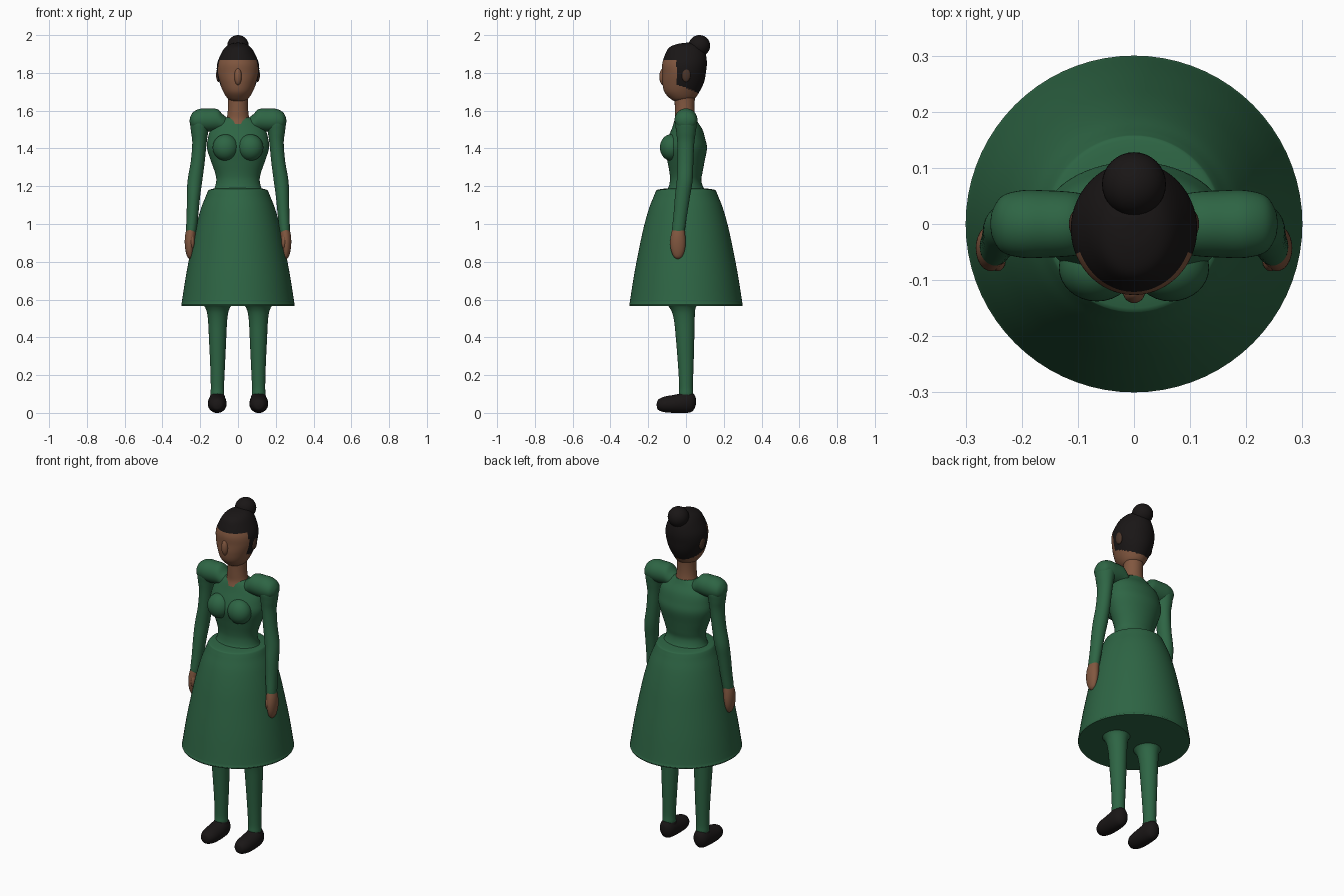
import bpy, bmesh, math


def material(name, rgb):
    m = bpy.data.materials.new(name)
    m.diffuse_color = (*rgb, 1)
    return m


GREEN = material("green_cloth", (0.027, 0.13, 0.058))
SKIN = material("skin", (0.22, 0.095, 0.05))
HAIR = material("dark_hair", (0.01, 0.008, 0.008))
SHOE = material("dark_shoe", (0.01, 0.008, 0.008))
EAR = material("ear_shade", (0.07, 0.035, 0.022))


def refine(secs, steps):
    """Catmull-Rom interpolation between cross-sections."""
    out = []
    for i in range(len(secs) - 1):
        q = [secs[max(i - 1, 0)], secs[i], secs[i + 1], secs[min(i + 2, len(secs) - 1)]]
        for k in range(steps):
            t = k / steps
            out.append([0.5 * (2 * b + (c - a) * t + (2 * a - 5 * b + 4 * c - d) * t * t
                               + (3 * b - a - 3 * c + d) * t ** 3)
                        for a, b, c, d in zip(*q)])
    return out + [secs[-1]]


def finish(name, bm, mats, angle=50):
    bmesh.ops.recalc_face_normals(bm, faces=bm.faces)
    me = bpy.data.meshes.new(name)
    bm.to_mesh(me)
    bm.free()
    ob = bpy.data.objects.new(name, me)
    bpy.context.collection.objects.link(ob)
    for m in mats:
        me.materials.append(m)
    bpy.ops.object.select_all(action='DESELECT')
    ob.select_set(True)
    bpy.context.view_layer.objects.active = ob
    bpy.ops.object.shade_smooth_by_angle(angle=math.radians(angle))
    return ob


def loft(name, secs, mat, axis='z', n=40, steps=5, pick=None, mats=None):
    """Skin ellipses (position, centre 1, centre 2, radius 1, radius 2) along an axis."""
    bm = bmesh.new()
    rings = []
    for p, c1, c2, r1, r2 in refine(secs, steps):
        ring = []
        for k in range(n):
            a = 2 * math.pi * k / n
            u, v = c1 + r1 * math.cos(a), c2 + r2 * math.sin(a)
            ring.append(bm.verts.new({'z': (u, v, p), 'y': (u, p, v), 'x': (p, u, v)}[axis]))
        rings.append(ring)
    for r, s in zip(rings, rings[1:]):
        for k in range(n):
            bm.faces.new((r[k], r[(k + 1) % n], s[(k + 1) % n], s[k]))
    bm.faces.new(rings[0])
    bm.faces.new(rings[-1])
    if pick:
        for f in bm.faces:
            f.material_index = pick(f.calc_center_median())
    return finish(name, bm, mats or [mat])


def ball(name, loc, radii, mat):
    bm = bmesh.new()
    bmesh.ops.create_uvsphere(bm, u_segments=32, v_segments=20, radius=1)
    for v in bm.verts:
        v.co = [c + r * x for c, r, x in zip(loc, radii, v.co)]
    return finish(name, bm, [mat])


# Head, with the hair region coloured on the same surface
def is_hair(c):
    return int(c.z > 1.872 or (c.y > -0.05 and c.z > 1.72 - 0.4 * c.y))


loft("head", [(1.65, 0, -.03, .03, .03), (1.665, 0, -.02, .055, .065), (1.70, 0, -.022, .078, .093),
              (1.75, 0, -.015, .098, .11), (1.80, 0, -.01, .111, .115), (1.85, 0, -.0075, .110, .118),
              (1.90, 0, -.0025, .090, .107), (1.935, 0, 0, .068, .088), (1.953, 0, .01, .042, .055),
              (1.96, 0, .01, .005, .005)], None, n=96, steps=8, pick=is_hair, mats=[SKIN, HAIR])
ball("nose", (0, -.12, 1.78), (.02, .021, .045), SKIN)
ball("hair_bun", (0, .071, 1.944), (.057, .057, .056), HAIR)

# Neck
loft("neck", [(1.53, 0, -.005, .072, .062), (1.56, 0, -.005, .06, .054), (1.60, 0, -.007, .054, .052),
              (1.65, 0, -.007, .053, .053), (1.70, 0, -.005, .056, .056)], SKIN)

# Bodice
loft("bodice", [(1.17, 0, 0, .145, .12), (1.19, 0, 0, .125, .095), (1.23, 0, -.002, .115, .083),
                (1.27, 0, 0, .121, .087), (1.33, 0, 0, .142, .098), (1.40, 0, 0, .164, .111),
                (1.45, 0, .002, .16, .1), (1.50, 0, .005, .145, .082), (1.54, 0, 0, .11, .062),
                (1.565, 0, 0, .066, .05)], GREEN, n=56)

# Skirt with a closed underside and a thin waist ledge
loft("skirt", [(1.19, 0, 0, .115, .09), (1.182, 0, 0, .15, .15), (1.172, 0, 0, .16, .16),
               (1.14, 0, 0, .173, .173), (1.085, 0, 0, .195, .195), (.99, 0, 0, .222, .222),
               (.89, 0, 0, .244, .244), (.73, 0, 0, .275, .275), (.59, 0, 0, .297, .297),
               (.575, 0, 0, .30, .30), (.567, 0, 0, .298, .298)], GREEN, n=72, steps=3)

for side, s in (("left", 1), ("right", -1)):
    ball(side + "_ear", (s * .103, .0, 1.79), (.013, .024, .038), EAR)
    ball(side + "_bust", (s * .066, -.078, 1.405), (.068, .06, .07), GREEN)

    # Shoulder puff running out from the bodice
    loft(side + "_shoulder_puff", [(s * .04, 0, 1.52, .03, .03), (s * .08, 0, 1.535, .05, .045),
                                   (s * .11, 0, 1.55, .057, .058), (s * .16, 0, 1.55, .06, .061),
                                   (s * .20, 0, 1.55, .06, .06), (s * .235, 0, 1.547, .05, .047),
                                   (s * .252, 0, 1.545, .025, .024), (s * .256, 0, 1.545, .003, .003)],
         GREEN, axis='x')

    # Sleeve
    loft(side + "_sleeve", [(1.58, s * .20, 0, .03, .035), (1.54, s * .2, 0, .052, .056),
                            (1.49, s * .203, 0, .046, .052), (1.43, s * .204, -.001, .038, .045),
                            (1.33, s * .213, -.003, .037, .042), (1.23, s * .228, -.007, .039, .042),
                            (1.15, s * .235, -.018, .035, .04), (1.05, s * .241, -.03, .031, .036),
                            (.97, s * .247, -.04, .028, .034), (.955, s * .248, -.041, .025, .03)], GREEN)

    # Hand and thumb
    loft(side + "_hand", [(.975, s * .247, -.04, .025, .032), (.94, s * .252, -.042, .028, .038),
                          (.90, s * .255, -.043, .027, .041), (.86, s * .256, -.043, .022, .036),
                          (.828, s * .254, -.043, .015, .023), (.815, s * .253, -.043, .004, .006)], SKIN)
    ball(side + "_thumb", (s * .243, -.066, .905), (.014, .018, .036), SKIN)

    # Leg flaring into the skirt underside
    loft(side + "_leg", [(.575, s * .108, -.02, .078, .085), (.558, s * .108, -.018, .066, .07),
                         (.53, s * .108, -.013, .056, .06), (.48, s * .108, -.008, .05, .054),
                         (.40, s * .108, -.005, .046, .049), (.25, s * .108, -.001, .039, .041),
                         (.14, s * .109, 0, .035, .036), (.10, s * .109, 0, .036, .038),
                         (.07, s * .109, 0, .03, .03)], GREEN)

    # Shoe
    loft(side + "_shoe", [(-.155, s * .11, .042, .006, .006), (-.147, s * .11, .043, .028, .027),
                          (-.115, s * .11, .045, .045, .041), (-.06, s * .11, .048, .05, .048),
                          (0, s * .11, .055, .047, .055), (.032, s * .11, .057, .038, .05),
                          (.049, s * .11, .06, .02, .027), (.053, s * .11, .06, .005, .007)],
         SHOE, axis='y')
    ball(side + "_shoe_collar", (s * .109, -.002, .08), (.04, .043, .038), SHOE)
